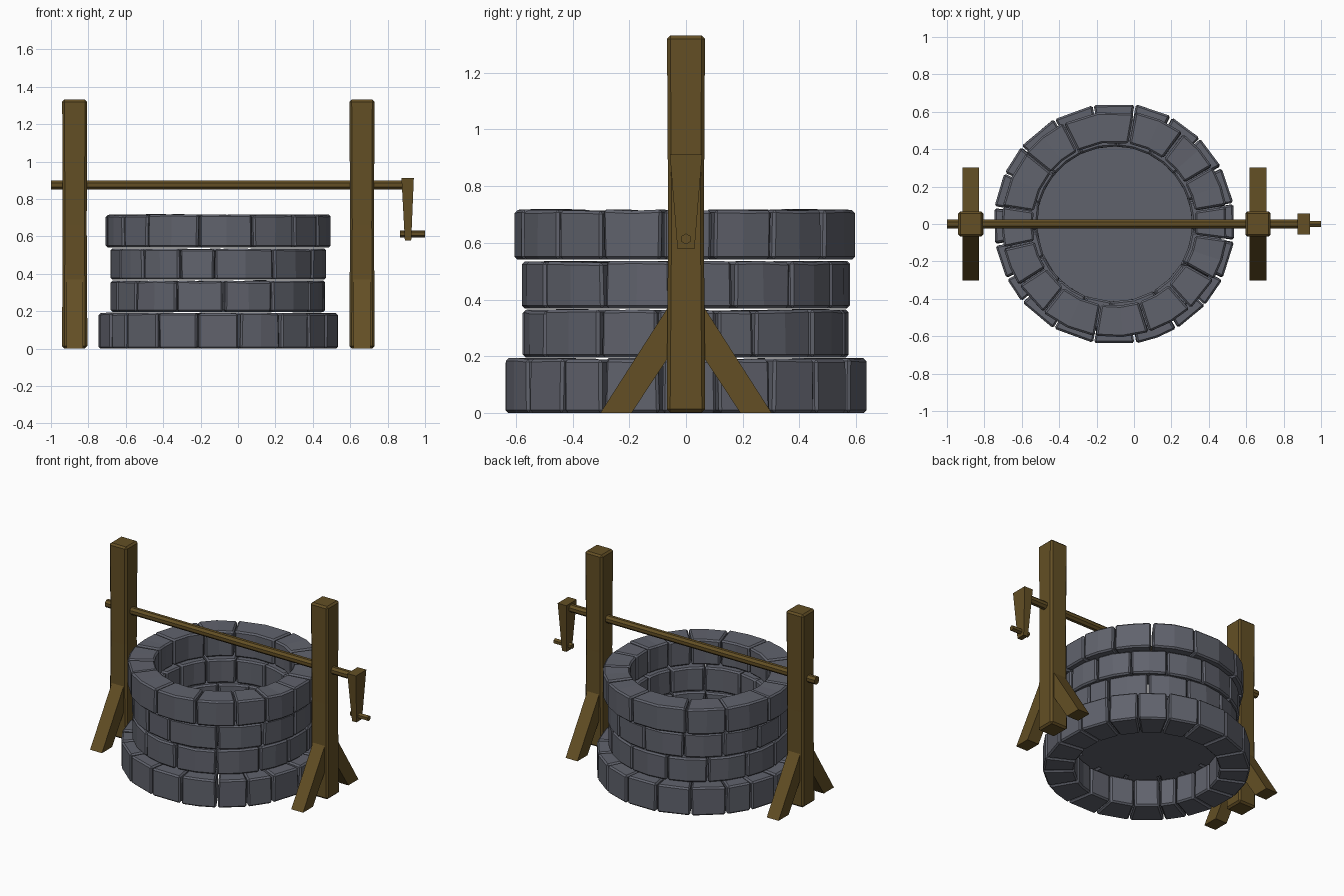
import bpy, bmesh, math, random
from mathutils import Vector

if "Cube" in bpy.data.objects:
    bpy.data.objects.remove(bpy.data.objects["Cube"])

random.seed(4)


def material(name, rgb):
    m = bpy.data.materials.new(name)
    m.diffuse_color = (*rgb, 1)
    m.use_nodes = True
    m.node_tree.nodes["Principled BSDF"].inputs["Base Color"].default_value = m.diffuse_color
    return m


STONE = material("grey stone", (0.118, 0.124, 0.152))
WOOD = material("brown wood", (0.125, 0.078, 0.018))
CX = -0.105  # centre of the stone ring and posts


def finish(name, bm, mat, bevel=0):
    bmesh.ops.recalc_face_normals(bm, faces=bm.faces[:])
    me = bpy.data.meshes.new(name)
    bm.to_mesh(me)
    bm.free()
    me.materials.append(mat)
    ob = bpy.data.objects.new(name, me)
    bpy.context.collection.objects.link(ob)
    if bevel:
        b = ob.modifiers.new("bevel", 'BEVEL')
        b.width = bevel
        b.segments = 1
        b.limit_method = 'ANGLE'
        b.angle_limit = math.radians(40)
    return ob


def loft(bm, rings):
    """Join matching closed loops of points and cap both ends."""
    vs = [[bm.verts.new(p) for p in r] for r in rings]
    n = len(vs[0])
    for a, b in zip(vs, vs[1:]):
        for i in range(n):
            j = (i + 1) % n
            bm.faces.new((a[i], a[j], b[j], b[i]))
    bm.faces.new(vs[0])
    bm.faces.new(vs[-1])


def rect(cx, cy, hx, hy, z):
    return [(cx + sx * hx, cy + sy * hy, z)
            for sx, sy in ((-1, -1), (1, -1), (1, 1), (-1, 1))]


def rod(name, x0, x1, z, r, sides):
    bm = bmesh.new()
    loft(bm, [[(x, r * math.cos(math.tau * (i + .5) / sides),
                z + r * math.sin(math.tau * (i + .5) / sides))
               for i in range(sides)] for x in (x0, x1)])
    return finish(name, bm, WOOD)


# Stone courses: inner radius, outer radius, bottom, top, joint angles
courses = [
    (0.455, 0.648, 0.0, 0.192,
     [10, 28, 45, 62, 80, 100, 120, 140, 155, 172, 190, 207, 220, 240, 260, 280, 301, 318, 333, 352]),
    (0.415, 0.575, 0.196, 0.364,
     [11, 25, 51, 77, 104, 130, 156, 180, 200, 220, 247, 273, 300, 328, 350]),
    (0.415, 0.578, 0.369, 0.535,
     [17, 40, 63, 88, 115, 140, 165, 185, 205, 226, 249, 268, 301, 330, 355]),
    (0.437, 0.606, 0.541, 0.717,
     [9, 30, 53, 80, 117, 141, 171, 192, 213, 231, 260, 288, 312, 331, 352]),
]
for k, (ri, ro, z0, z1, joints) in enumerate(courses):
    bm = bmesh.new()
    for a, b in zip(joints, joints[1:] + [joints[0] + 360]):
        a, b = a + 0.45, b - 0.45
        n = 2 if b - a > 19.5 else 1
        jit = random.uniform(-0.004, 0.003)
        rings = []
        for i in range(n + 1):
            t = math.radians(a + (b - a) * i / n)
            lean = random.uniform(-0.008, 0.008)
            top = z1 + random.uniform(-0.005, 0.002)
            rings.append([(CX + r * math.cos(t + s), r * math.sin(t + s), z)
                          for r, z, s in ((ri, z0, 0), (ro + jit, z0, 0),
                                          (ro + jit, top, lean), (ri, top, lean))])
        loft(bm, rings)
    finish(f"stone_course_{k + 1}", bm, STONE, 0.010)

# Floor inside the well
bm = bmesh.new()
loft(bm, [[(CX + 0.43 * math.cos(math.tau * i / 24),
            0.43 * math.sin(math.tau * i / 24), z) for i in range(24)]
          for z in (0.195, 0.205)])
finish("well_floor", bm, STONE)

# Posts with splayed braces on both sides
for side, sx in (("left", -1), ("right", 1)):
    px = CX + sx * 0.768
    bm = bmesh.new()
    loft(bm, [rect(px, 0, 0.068, 0.068, 0.002), rect(px, 0, 0.064, 0.063, 0.66),
              rect(px, 0, 0.067, 0.067, 1.332)])
    finish(f"{side}_post", bm, WOOD, 0.012)
    for end, sy in (("front", -1), ("back", 1)):
        bm = bmesh.new()
        prof = [(0.302, 0), (0.192, 0), (0.03, 0.245), (0.03, 0.425)]
        loft(bm, [[(px + dx, sy * y, z) for y, z in prof] for dx in (-0.045, 0.045)])
        finish(f"{side}_{end}_brace", bm, WOOD)

# Axle, crank arm and handle
rod("axle", -1.0, 0.90, 0.875, 0.027, 8)
bm = bmesh.new()
loft(bm, [rect(0.909, 0, 0.017, 0.030, 0.578), rect(0.907, 0, 0.033, 0.057, 0.912)])
finish("crank_arm", bm, WOOD)
rod("crank_handle", 0.865, 1.0, 0.614, 0.019, 6)
